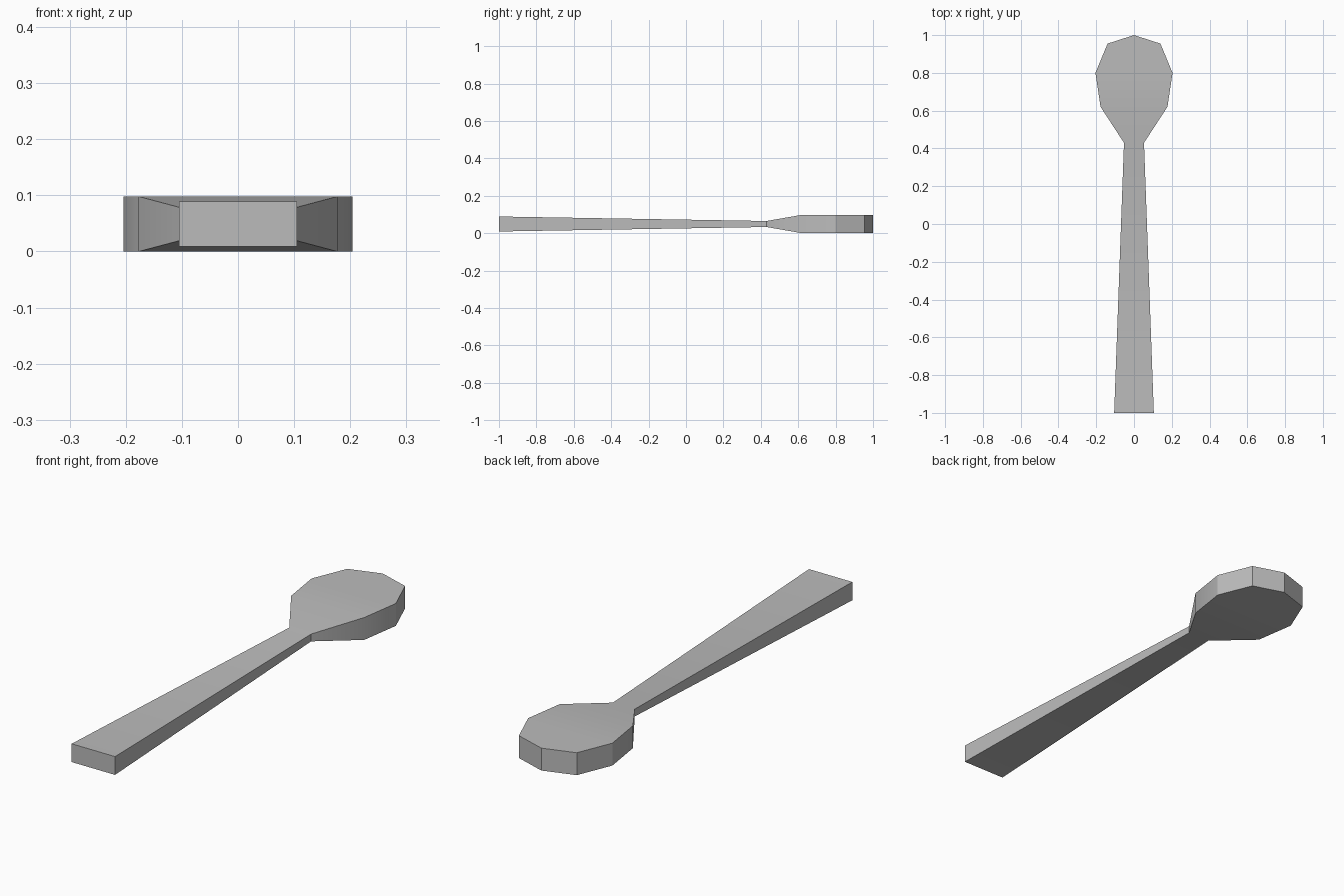
import bpy
import bmesh
import math

cube = bpy.data.objects.get("Cube")
if cube:
    bpy.data.objects.remove(cube, do_unlink=True)

# Single grey material
grey = bpy.data.materials.new("plain_grey")
grey.use_nodes = True
colour = (0.5, 0.5, 0.5, 1)
grey.diffuse_color = colour
grey.node_tree.nodes["Principled BSDF"].inputs["Base Color"].default_value = colour

# Cross-sections from handle end to bowl tip: y, half width, half height
MID = 0.049
stations = [
    (-1.0, 0.105, 0.040),
    (0.43, 0.053, 0.016),
    (0.62, 0.177, 0.049),
    (0.80, 0.204, 0.049),
    (0.955, 0.14, 0.049),
]

bm = bmesh.new()


def ring(y, w, h):
    corners = ((-w, -h), (w, -h), (w, h), (-w, h))
    return [bm.verts.new((x, y, MID + z)) for x, z in corners]


# Handle and bowl as one lofted body
rings = [ring(*s) for s in stations]
bm.faces.new(rings[0])
for a, b in zip(rings, rings[1:]):
    for i in range(4):
        j = (i + 1) % 4
        bm.faces.new((a[i], b[i], b[j], a[j]))

# Pointed bowl tip
low, high = [bm.verts.new((0, 1, MID + s * stations[-1][2])) for s in (-1, 1)]
bl, br, tr, tl = rings[-1]
for face in ((bl, br, low), (tr, tl, high), (br, tr, high, low), (tl, bl, low, high)):
    bm.faces.new(face)
bmesh.ops.recalc_face_normals(bm, faces=bm.faces)

mesh = bpy.data.meshes.new("spoon")
bm.to_mesh(mesh)
bm.free()
mesh.materials.append(grey)
spoon = bpy.data.objects.new("spoon", mesh)
bpy.context.collection.objects.link(spoon)

# Soft shading with crisp rims
bpy.ops.object.select_all(action="DESELECT")
spoon.select_set(True)
bpy.context.view_layer.objects.active = spoon
bpy.ops.object.shade_smooth_by_angle(angle=math.radians(30))
